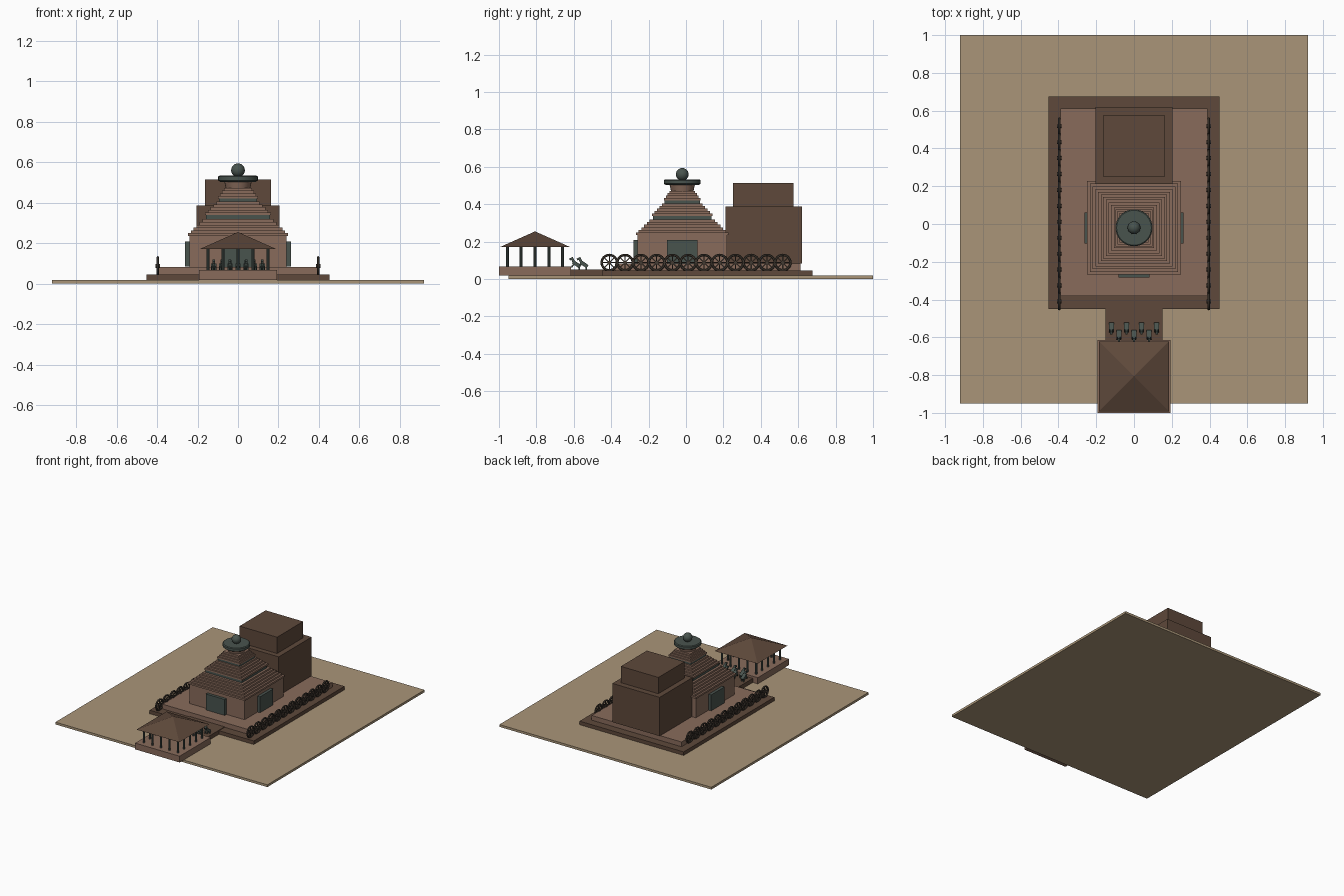
import bpy, bmesh, math
from mathutils import Matrix, Vector

if "Cube" in bpy.data.objects:
    bpy.data.objects.remove(bpy.data.objects["Cube"])


def material(name, rgb):
    m = bpy.data.materials.new(name)
    m.diffuse_color = (*[c ** 2.2 for c in rgb], 1)
    m.use_nodes = True
    m.node_tree.nodes["Principled BSDF"].inputs["Base Color"].default_value = m.diffuse_color
    return m


SAND = material("sand", (0.66, 0.58, 0.47))
STONE = material("stone", (0.53, 0.42, 0.36))
DARK = material("dark_stone", (0.37, 0.29, 0.24))
GREEN = material("green_stone", (0.29, 0.33, 0.31))
WHEEL = material("wheel_stone", (0.27, 0.24, 0.21))


def finish(bm, name, mat, smooth=False):
    me = bpy.data.meshes.new(name)
    bm.to_mesh(me)
    bm.free()
    me.materials.append(mat)
    ob = bpy.data.objects.new(name, me)
    bpy.context.collection.objects.link(ob)
    if smooth:
        bpy.ops.object.select_all(action='DESELECT')
        ob.select_set(True)
        bpy.context.view_layer.objects.active = ob
        bpy.ops.object.shade_smooth_by_angle(angle=math.radians(35))
    return ob


def add_box(bm, centre, size, rot=Matrix.Identity(4)):
    m = Matrix.Translation(centre) @ rot @ Matrix.Diagonal((*size, 1))
    bmesh.ops.create_cube(bm, size=1, matrix=m)


def add_cyl(bm, centre, r1, r2, depth, sides, rot=Matrix.Identity(4)):
    bmesh.ops.create_cone(bm, cap_ends=True, segments=sides, radius1=r1, radius2=r2,
                          depth=depth, matrix=Matrix.Translation(centre) @ rot)


def block(name, mat, x, y0, y1, z0, z1):
    """Box symmetric in x, given by half width and y / z ranges."""
    bm = bmesh.new()
    add_box(bm, (0, (y0 + y1) / 2, (z0 + z1) / 2), (2 * x, y1 - y0, z1 - z0))
    return finish(bm, name, mat)


# ground and stepped platform
block("ground", SAND, 0.92, -0.95, 1.0, 0, 0.018)
block("lower_platform", DARK, 0.452, -0.45, 0.675, 0.018, 0.046)
block("upper_platform", STONE, 0.39, -0.38, 0.612, 0.046, 0.083)
block("walkway", DARK, 0.15, -0.62, -0.38, 0.018, 0.05)

# rear sanctum
block("sanctum_lower", DARK, 0.205, 0.212, 0.62, 0.083, 0.387)
block("sanctum_upper", DARK, 0.163, 0.252, 0.575, 0.387, 0.515)

# main hall with doors on three sides
CY = -0.02
block("hall_body", STONE, 0.24, CY - 0.24, CY + 0.24, 0.083, 0.236)
block("front_door", GREEN, 0.082, CY - 0.262, CY - 0.235, 0.083, 0.208)
bm = bmesh.new()
for s in (-1, 1):
    add_box(bm, (s * 0.249, CY, 0.146), (0.027, 0.164, 0.125))
finish(bm, "side_doors", GREEN)


# stepped roof in three groups, with recessed bands between
def tiers(name, n, h0, h1, z0, z1):
    bm = bmesh.new()
    dz = (z1 - z0) / n
    for i in range(n):
        h = h0 + (h1 - h0) * i / (n - 1)
        add_box(bm, (0, CY, z0 + dz * (i + 0.5)), (2 * h, 2 * h, dz))
    finish(bm, name, STONE)


def band(name, h, z0, z1):
    block(name, GREEN, h, CY - h, CY + h, z0, z1)


tiers("roof_tiers_low", 6, 0.248, 0.175, 0.236, 0.318)
band("roof_band_low", 0.157, 0.318, 0.338)
tiers("roof_tiers_mid", 5, 0.163, 0.107, 0.338, 0.405)
band("roof_band_mid", 0.095, 0.405, 0.42)
tiers("roof_tiers_top", 4, 0.098, 0.068, 0.42, 0.472)

# neck, crowning disc and ball
bm = bmesh.new()
add_cyl(bm, (0, CY, 0.488), 0.06, 0.068, 0.034, 24)
finish(bm, "crown_neck", STONE, True)
bm = bmesh.new()
profile = [(0, 0.503), (0.088, 0.503), (0.098, 0.51), (0.098, 0.528), (0.092, 0.533), (0, 0.533)]
vs = [bm.verts.new((r, CY, z)) for r, z in profile]
es = [bm.edges.new(p) for p in zip(vs, vs[1:])]
bmesh.ops.spin(bm, geom=vs + es, cent=(0, CY, 0), axis=(0, 0, 1),
               angle=math.tau, steps=32)
bmesh.ops.remove_doubles(bm, verts=bm.verts, dist=1e-5)
bmesh.ops.recalc_face_normals(bm, faces=bm.faces)
finish(bm, "crown_disc", GREEN, True)
bm = bmesh.new()
bmesh.ops.create_uvsphere(bm, u_segments=20, v_segments=12, radius=0.034,
                          matrix=Matrix.Translation((0, CY, 0.56)))
finish(bm, "crown_ball", GREEN, True)

# front pavilion: base, perimeter columns, pyramid roof
PY = -0.807
block("pavilion_base", STONE, 0.193, PY - 0.193, PY + 0.193, 0.018, 0.067)
bm = bmesh.new()
for i in range(-2, 3):
    for j in range(-2, 3):
        if 2 in (abs(i), abs(j)):
            add_cyl(bm, (i * 0.074, PY + j * 0.074, 0.12), 0.008, 0.008, 0.106, 10)
finish(bm, "pavilion_columns", GREEN, True)
bm = bmesh.new()
add_cyl(bm, (0, PY, 0.2135), 0.186 * math.sqrt(2), 0, 0.083, 4, Matrix.Rotation(math.pi / 4, 4, 'Z'))
finish(bm, "pavilion_roof", DARK)


# twelve spoked wheels on each side
def add_torus(bm, centre, R, r, n=24, k=6):
    rings = []
    for i in range(n):
        a = math.tau * i / n
        ring = []
        for j in range(k):
            b = math.tau * j / k
            d = R + r * math.cos(b)
            ring.append(bm.verts.new(Vector(centre) + Vector((r * math.sin(b), d * math.cos(a), d * math.sin(a)))))
        rings.append(ring)
    for i in range(n):
        p, q = rings[i], rings[(i + 1) % n]
        for j in range(k):
            bm.faces.new((p[j], p[(j + 1) % k], q[(j + 1) % k], q[j]))


for s, side in ((-1, "left"), (1, "right")):
    bm = bmesh.new()
    for i in range(12):
        c = (s * 0.396, -0.41 + i * 0.0843, 0.088)
        add_torus(bm, c, 0.041, 0.0065)
        for k in range(4):
            add_box(bm, c, (0.006, 0.006, 0.08), Matrix.Rotation(k * math.pi / 4, 4, 'X'))
        add_cyl(bm, c, 0.01, 0.01, 0.022, 12, Matrix.Rotation(math.pi / 2, 4, 'Y'))
    bmesh.ops.recalc_face_normals(bm, faces=bm.faces)
    finish(bm, side + "_wheels", WHEEL, True)

# seven rearing horses in two staggered rows
spots = [(x, -0.545) for x in (-0.12, -0.04, 0.04, 0.12)] + [(x, -0.585) for x in (-0.08, 0, 0.08)]
tilt = Matrix.Rotation(math.radians(-35), 4, 'X')
bm = bmesh.new()
for x, y in spots:
    add_box(bm, (x, y, 0.079), (0.026, 0.045, 0.02), tilt)
    add_box(bm, (x, y - 0.019, 0.1), (0.014, 0.014, 0.028), Matrix.Rotation(math.radians(25), 4, 'X'))
    add_box(bm, (x, y - 0.028, 0.109), (0.012, 0.022, 0.011), Matrix.Rotation(math.radians(25), 4, 'X'))
    for s in (-1, 1):
        add_box(bm, (x + s * 0.008, y + 0.013, 0.06), (0.007, 0.008, 0.022))
        add_box(bm, (x + s * 0.008, y - 0.02, 0.073), (0.007, 0.008, 0.026), tilt)
finish(bm, "horses", GREEN)
